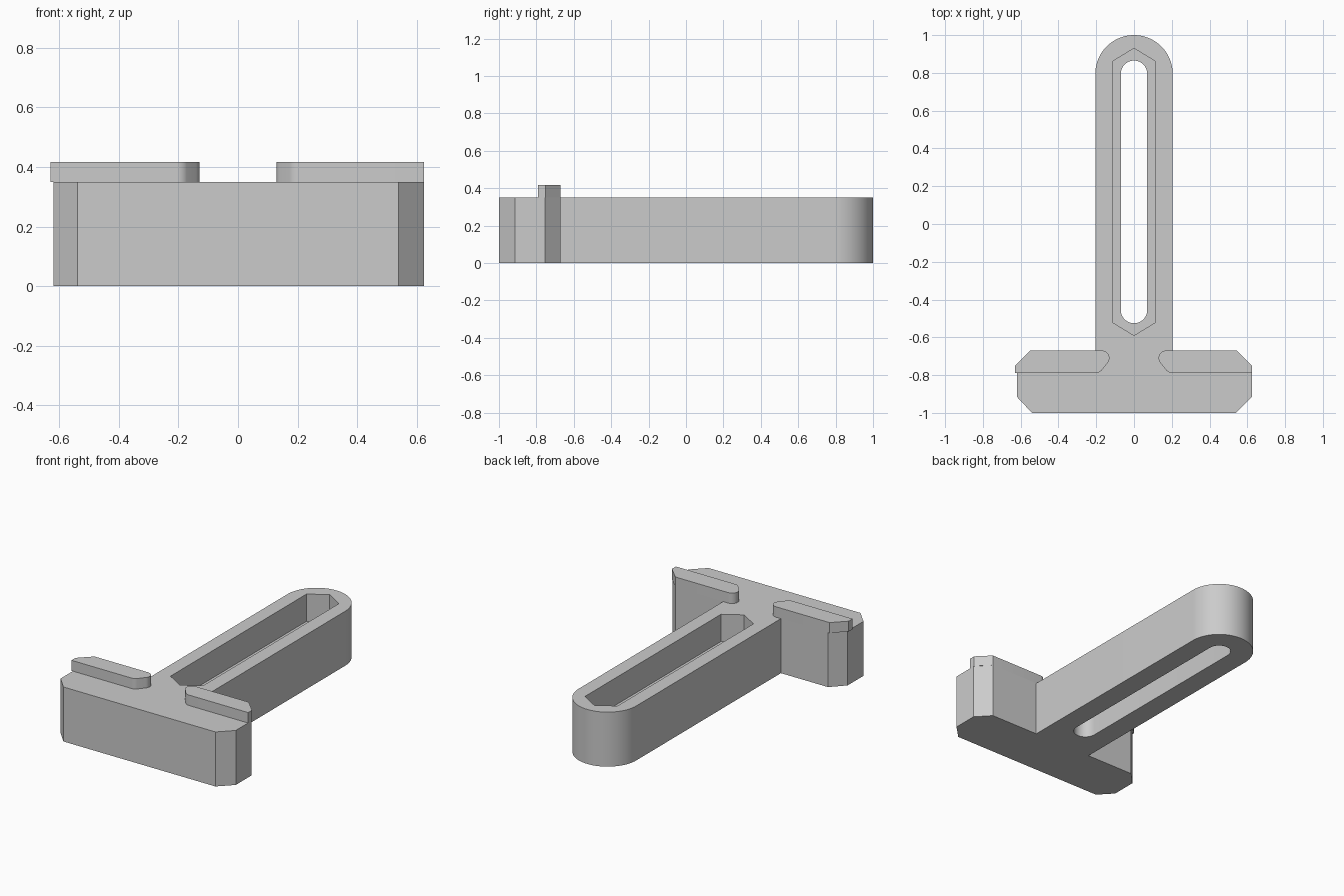
import bpy, bmesh
from math import sin, cos, radians

cube = bpy.data.objects.get("Cube")
if cube:
    bpy.data.objects.remove(cube, do_unlink=True)

GREY = (0.6, 0.6, 0.6, 1.0)
grey = bpy.data.materials.new("plain grey")
grey.use_nodes = True
grey.diffuse_color = GREY
grey.node_tree.nodes["Principled BSDF"].inputs["Base Color"].default_value = GREY

HEIGHT = 0.35


def arc(cx, cy, r, start, end, steps=24):
    angles = [radians(start + (end - start) * i / steps) for i in range(steps + 1)]
    return [(cx + r * cos(a), cy + r * sin(a)) for a in angles]


def prism(name, outline, z0, z1):
    """Extrude a flat outline upward between two heights."""
    bm = bmesh.new()
    base = bm.faces.new([bm.verts.new((x, y, z0)) for x, y in outline])
    top = bmesh.ops.extrude_face_region(bm, geom=[base])["geom"]
    verts = [v for v in top if isinstance(v, bmesh.types.BMVert)]
    bmesh.ops.translate(bm, verts=verts, vec=(0, 0, z1 - z0))
    bmesh.ops.recalc_face_normals(bm, faces=bm.faces)
    mesh = bpy.data.meshes.new(name)
    bm.to_mesh(mesh)
    bm.free()
    mesh.materials.append(grey)
    obj = bpy.data.objects.new(name, mesh)
    bpy.context.collection.objects.link(obj)
    return obj


def activate(obj):
    bpy.ops.object.select_all(action='DESELECT')
    obj.select_set(True)
    bpy.context.view_layer.objects.active = obj


def cut(obj, cutter):
    activate(obj)
    mod = obj.modifiers.new("cut", 'BOOLEAN')
    mod.operation = 'DIFFERENCE'
    mod.solver = 'EXACT'
    mod.object = cutter
    bpy.ops.object.modifier_apply(modifier=mod.name)
    bpy.data.objects.remove(cutter, do_unlink=True)


def smooth(obj):
    activate(obj)
    bpy.ops.object.shade_smooth_by_angle(angle=radians(25))


# T-shaped body: chamfered crossbar and round-ended arm
right = [(0.54, -1), (0.625, -0.915), (0.625, -0.755), (0.545, -0.67), (0.205, -0.67)]
left = [(-0.205, -0.67), (-0.54, -0.67), (-0.62, -0.755), (-0.62, -0.915), (-0.54, -1)]
body = prism("body", right + arc(0, 0.795, 0.205, 0, 180, 40) + left, 0, HEIGHT)

# Through slot and the wider pointed pocket above it
slot = arc(0, 0.795, 0.07, 0, 180) + arc(0, -0.455, 0.07, 180, 360)
pocket = [(0.115, 0.86), (0, 0.93), (-0.115, 0.86),
          (-0.115, -0.52), (0, -0.59), (0.115, -0.52)]
cut(body, prism("slot_cutter", slot, -0.1, 0.5))
cut(body, prism("pocket_cutter", pocket, 0.175, 0.5))
smooth(body)

# Raised rails on the crossbar, with rounded inner ends
for side, name, end in ((1, "left_rail", 0.625), (-1, "right_rail", 0.63)):
    inner = (arc(0.17, -0.71, 0.04, 90, 225, 14)
             + arc(0.205, -0.745, 0.045, 225, 270, 8))
    outline = inner + [(end, -0.79), (end, -0.75), (end - 0.08, -0.67)]
    rail = prism(name, [(side * x, y) for x, y in outline], HEIGHT, 0.417)
    smooth(rail)
